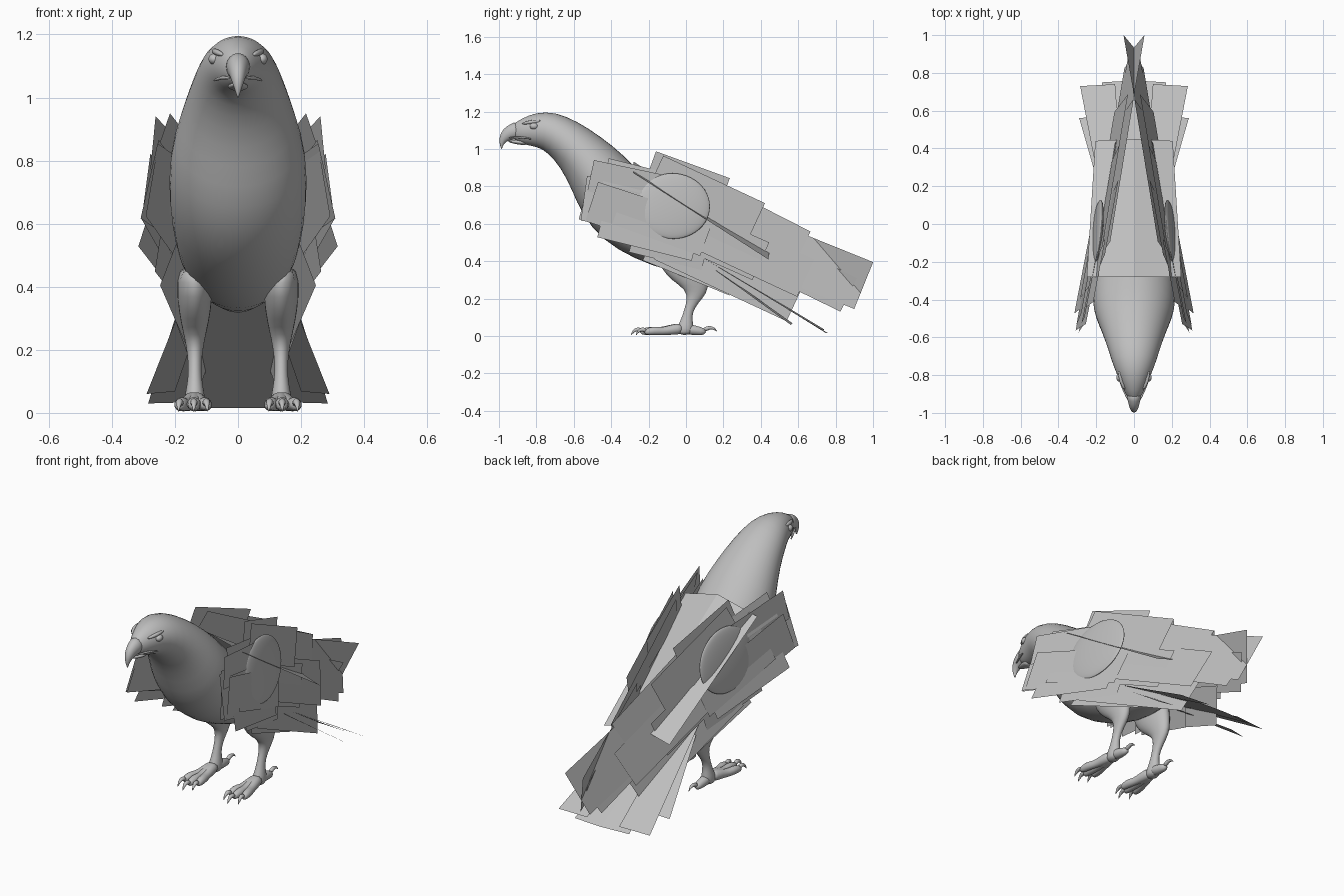
import bpy, bmesh, math, random
from mathutils import Vector

random.seed(4)
if "Cube" in bpy.data.objects:
    bpy.data.objects.remove(bpy.data.objects["Cube"])

grey = bpy.data.materials.new("plain grey")
grey.use_nodes = True
colour = (0.52, 0.52, 0.52, 1)
grey.diffuse_color = colour
grey.node_tree.nodes["Principled BSDF"].inputs["Base Color"].default_value = colour


def finish(name, bm, smooth=True):
    if smooth:
        bmesh.ops.recalc_face_normals(bm, faces=bm.faces)
    mesh = bpy.data.meshes.new(name)
    bm.to_mesh(mesh)
    bm.free()
    obj = bpy.data.objects.new(name, mesh)
    bpy.context.collection.objects.link(obj)
    mesh.materials.append(grey)
    if smooth:
        for p in mesh.polygons:
            p.use_smooth = True
        mod = obj.modifiers.new("rounding", "SUBSURF")
        mod.levels = mod.render_levels = 1
    return obj


def loft(name, rings):
    """Skin a row of closed rings and cap both ends."""
    bm = bmesh.new()
    rows = [[bm.verts.new(p) for p in ring] for ring in rings]
    n = len(rows[0])
    for a, b in zip(rows, rows[1:]):
        for i in range(n):
            j = (i + 1) % n
            bm.faces.new((a[i], a[j], b[j], b[i]))
    bm.faces.new(rows[0])
    bm.faces.new(rows[-1])
    return finish(name, bm)


def side_loft(name, stations, n=20, x=0):
    """Rings from two opposite points in the side plane plus a half width."""
    rings = []
    for ty, tz, by, bz, w in stations:
        top, bot = Vector((x, ty, tz)), Vector((x, by, bz))
        c, h = (top + bot) / 2, (top - bot) / 2
        angles = [math.tau * i / n for i in range(n)]
        rings.append([c + h * math.cos(a) + Vector((w * math.sin(a), 0, 0)) for a in angles])
    return loft(name, rings)


def tube(name, pts, radii, n=10):
    """Round tube of changing radius, its frame carried along without twist."""
    pts = [Vector(p) for p in pts]
    rings, last, frame = [], Vector((0, 0, 1)), None
    for i, p in enumerate(pts):
        along = (pts[min(i + 1, len(pts) - 1)] - pts[max(i - 1, 0)]).normalized()
        turn = last.rotation_difference(along)
        frame = turn @ frame if frame else turn
        last = along
        rings.append([p + frame @ Vector((math.cos(math.tau * k / n), math.sin(math.tau * k / n), 0)) * radii[i]
                      for k in range(n)])
    return loft(name, rings)


def ball(name, centre, size, lean=0, turn=0):
    bm = bmesh.new()
    bmesh.ops.create_uvsphere(bm, u_segments=20, v_segments=12, radius=1)
    obj = finish(name, bm)
    obj.location, obj.scale, obj.rotation_euler = centre, size, (0, lean, turn)
    return obj


def cards(name, quads):
    """Flat feather cards, each given by four corners."""
    bm = bmesh.new()
    for quad in quads:
        bm.faces.new([bm.verts.new(p) for p in quad])
    return finish(name, bm, smooth=False)


# Head, neck and body in one skin
side_loft("body", [
    (-0.945, 1.12, -0.93, 1.05, 0.025), (-0.88, 1.165, -0.86, 1.02, 0.062),
    (-0.80, 1.197, -0.79, 1.01, 0.092), (-0.70, 1.20, -0.74, 0.98, 0.122),
    (-0.58, 1.15, -0.67, 0.90, 0.15), (-0.45, 1.065, -0.61, 0.78, 0.187),
    (-0.33, 0.97, -0.56, 0.65, 0.222), (-0.20, 0.83, -0.45, 0.51, 0.222),
    (-0.05, 0.72, -0.28, 0.41, 0.205), (0.10, 0.61, -0.08, 0.34, 0.18),
    (0.25, 0.50, 0.08, 0.32, 0.12), (0.36, 0.41, 0.25, 0.31, 0.05)])

# Hooked beak
side_loft("beak", [
    (-0.90, 1.155, -0.87, 1.05, 0.046), (-0.94, 1.135, -0.92, 1.05, 0.036),
    (-0.978, 1.11, -0.945, 1.045, 0.028), (-0.998, 1.07, -0.965, 1.035, 0.02),
    (-0.999, 1.035, -0.978, 1.02, 0.011), (-0.988, 0.998, -0.984, 0.998, 0.002)], 12)
side_loft("lower_beak", [
    (-0.86, 1.05, -0.84, 1.015, 0.045), (-0.92, 1.05, -0.91, 1.025, 0.026),
    (-0.955, 1.047, -0.95, 1.036, 0.01)], 12)

# Wing feathers: tip y, tip z, length, width, downward angle
LONG = [
    (0.95, 0.27, 0.70, 0.27, 22), (0.87, 0.22, 0.70, 0.20, 26),
    (0.62, 0.47, 0.85, 0.20, 27), (0.38, 0.62, 0.60, 0.20, 25),
    (0.64, 0.31, 0.85, 0.22, 25), (0.58, 0.17, 0.78, 0.20, 25),
    (0.27, 0.31, 0.50, 0.20, 22), (0.20, 0.75, 0.42, 0.20, 20),
    (0.40, 0.40, 0.60, 0.22, 24)]
COVERTS = [
    (0.12, 0.55, 0.50, 0.26, 20), (0.00, 0.60, 0.56, 0.25, 15),
    (-0.05, 0.76, 0.47, 0.17, 12), (0.05, 0.48, 0.52, 0.16, 14),
    (0.10, 0.42, 0.40, 0.14, 14), (-0.15, 0.68, 0.40, 0.24, 8),
    (-0.10, 0.80, 0.34, 0.14, 14), (-0.20, 0.62, 0.32, 0.22, 18)]


def wing_card(feather, side, shift, lean):
    y, z, length, width, angle = feather
    a = math.radians(angle)
    along, across = Vector((math.cos(a), -math.sin(a))), Vector((math.sin(a), math.cos(a)))
    tip, quad = Vector((y, z)), []
    for u, v in ((0, 1), (0, -1), (-1, -1), (-1, 1)):
        p = tip + along * u * length + across * v * width / 2
        x = 0.18 - 0.22 * p.x - 0.11 * (p.y - 0.75) + shift + lean * v
        quad.append((side * x, p.x, p.y))
    return quad


# Long feathers lie closer in, coverts fan out at the shoulder
layers = [(f, random.uniform(-0.045, -0.012), random.uniform(-0.02, 0.004)) for f in LONG]
layers += [(f, random.uniform(-0.04, 0.0), random.uniform(-0.014, 0.008)) for f in COVERTS]

for side, word in ((1, "left"), (-1, "right")):
    cards(word + "_wing_feathers", [wing_card(f, side, shift, lean) for f, shift, lean in layers])
    ball(word + "_wing_muscle", (side * 0.2, -0.07, 0.695), (0.025, 0.205, 0.178),
         side * -0.12, side * 0.12)

    # Eye, brow and mouth corner
    ball(word + "_eye", (side * 0.075, -0.812, 1.122), (0.019, 0.024, 0.018))
    tube(word + "_brow", [(side * 0.046, -0.88, 1.135), (side * 0.072, -0.83, 1.145),
                          (side * 0.078, -0.77, 1.15)], [0.006, 0.013, 0.006], 8)
    tube(word + "_mouth_edge", [(side * 0.022, -0.95, 1.06), (side * 0.05, -0.89, 1.066),
                                (side * 0.08, -0.82, 1.052)], [0.004, 0.007, 0.004], 8)

    # Feathered thigh narrowing through the bent shank to the foot
    side_loft(word + "_leg", [
        (0.10, 0.48, -0.18, 0.47, 0.06), (0.12, 0.37, -0.14, 0.36, 0.058),
        (0.125, 0.29, -0.075, 0.295, 0.047), (0.115, 0.23, -0.005, 0.25, 0.034),
        (0.065, 0.175, 0.008, 0.20, 0.024), (0.036, 0.13, -0.012, 0.135, 0.02),
        (0.034, 0.085, -0.028, 0.085, 0.026), (0.045, 0.04, -0.055, 0.04, 0.036),
        (0.03, 0.004, -0.045, 0.004, 0.03)], 14, side * 0.137)

    # Toes with curved claws
    for toe, spread, reach in (("inner", -0.038, 0.235), ("middle", 0.003, 0.26), ("outer", 0.05, 0.235)):
        path = [(0, 0, 0.042), (0.35, 0.33, 0.032), (0.65, 0.52, 0.024), (0.85, 0.68, 0.03), (1, 0.92, 0.02)]
        tube(f"{word}_{toe}_toe",
             [(side * (0.137 + spread * k), -0.01 - reach * t, z) for k, t, z in path],
             [0.036, 0.027, 0.021, 0.026, 0.016])
        tube(f"{word}_{toe}_claw",
             [(side * (0.137 + spread * (0.9 + t * 0.15)), -0.01 - reach * (0.85 + t * 0.25), z)
              for t, z in ((0, 0.026), (0.45, 0.04), (0.8, 0.025), (1, 0.002))],
             [0.014, 0.013, 0.008, 0.001], 8)
    tube(word + "_back_toe", [(side * 0.135, y, z) for y, z in ((-0.01, 0.04), (0.05, 0.03), (0.11, 0.021))],
         [0.034, 0.027, 0.019])
    tube(word + "_back_claw", [(side * 0.133, y, z) for y, z in
                               ((0.09, 0.03), (0.125, 0.047), (0.15, 0.042), (0.168, 0.022))],
         [0.014, 0.012, 0.007, 0.001], 8)

# Back and tail sheets: inner x, outer x, y, z at the root and the tip, then the middle's rise
sheets = [
    ("back", 0, 0.25, -0.28, 0.872, 0, 0.205, 0.44, 0.41, 0.06),
    ("tail_middle", 0, 0.10, 0.08, 0.43, 0, 0.17, 0.75, 0.015, 0.0),
    ("tail_side", 0.05, 0.16, 0.08, 0.425, 0.10, 0.285, 0.73, 0.03, 0.005),
    ("tail_outer", 0.10, 0.175, 0.16, 0.35, 0.20, 0.29, 0.56, 0.06, 0.008)]
for name, a0, a1, ya, za, b0, b1, yb, zb, rise in sheets:
    cards(name + "_feathers",
          [[(s * a0, ya, za + rise), (s * a1, ya, za), (s * b1, yb, zb), (s * b0, yb + 0.01, zb + rise)]
           for s in (1, -1)])
